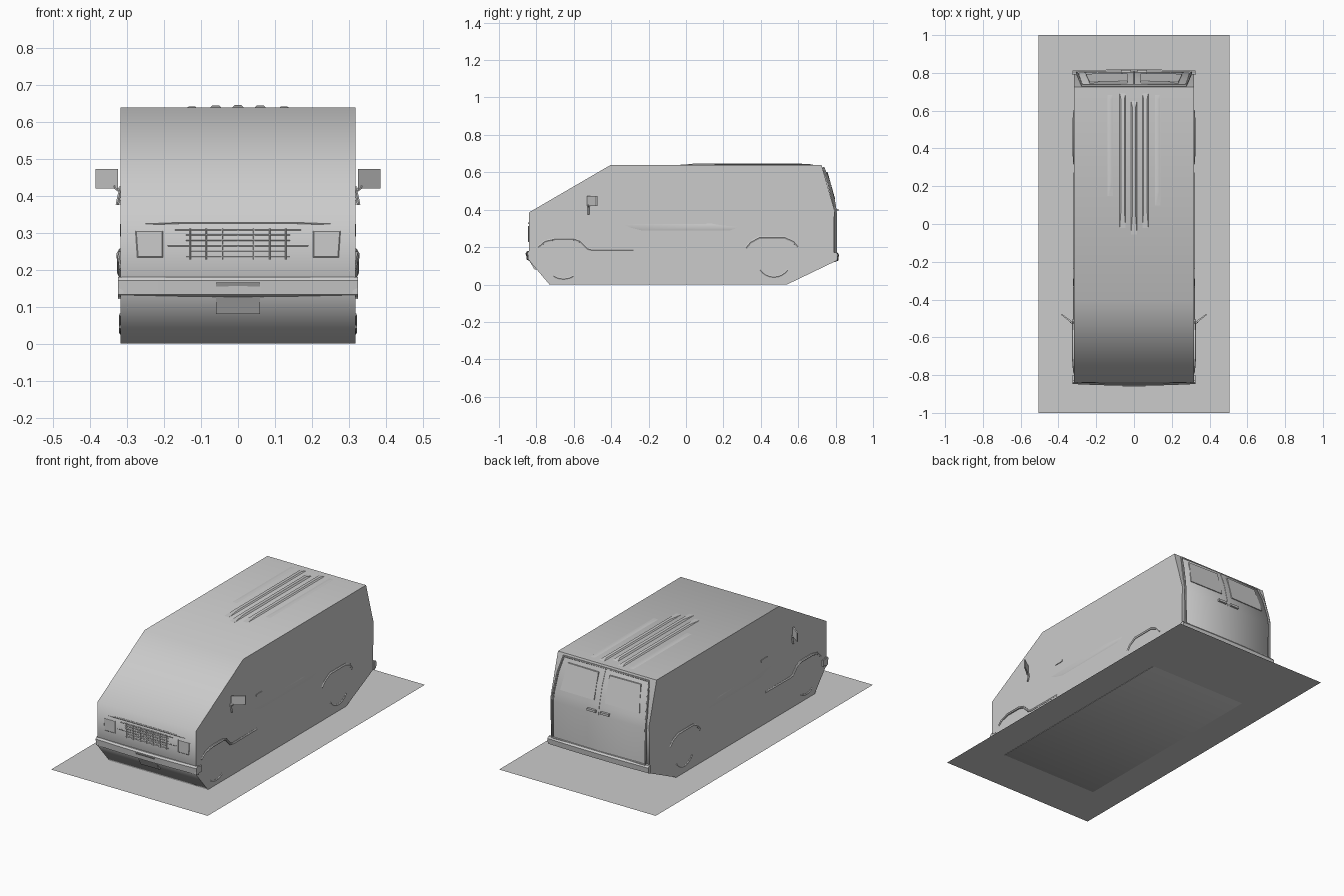
import bpy, bmesh, math

if "Cube" in bpy.data.objects:
    bpy.data.objects.remove(bpy.data.objects["Cube"])


def finish(o, angle=30):
    bpy.ops.object.select_all(action='DESELECT')
    o.select_set(True)
    bpy.context.view_layer.objects.active = o
    if o.type == 'CURVE':
        bpy.ops.object.convert(target='MESH')
    bpy.ops.object.shade_smooth_by_angle(angle=math.radians(angle))
    return bpy.context.object


def mesh(name, verts, faces, angle=30):
    me = bpy.data.meshes.new(name)
    me.from_pydata(verts, [], faces)
    bm = bmesh.new()
    bm.from_mesh(me)
    bmesh.ops.recalc_face_normals(bm, faces=bm.faces)
    bm.to_mesh(me)
    bm.free()
    o = bpy.data.objects.new(name, me)
    bpy.context.collection.objects.link(o)
    return finish(o, angle)


def prism(name, a, b, angle=30):
    """Solid between two matching outlines."""
    n = len(a)
    faces = [tuple(range(n)), tuple(range(n, 2 * n))]
    faces += [(i, (i + 1) % n, n + (i + 1) % n, n + i) for i in range(n)]
    return mesh(name, a + b, faces, angle)


def box(name, x0, x1, y0, y1, z0, z1):
    base = [(x0, y0), (x1, y0), (x1, y1), (x0, y1)]
    return prism(name, [(x, y, z0) for x, y in base], [(x, y, z1) for x, y in base])


def tube(name, pts, r, closed=False):
    cu = bpy.data.curves.new(name, 'CURVE')
    cu.dimensions = '3D'
    cu.bevel_depth = r
    cu.bevel_resolution = 1
    cu.use_fill_caps = True
    s = cu.splines.new('POLY')
    s.points.add(len(pts) - 1)
    for p, c in zip(s.points, pts):
        p.co = (*c, 1)
    s.use_cyclic_u = closed
    o = bpy.data.objects.new(name, cu)
    bpy.context.collection.objects.link(o)
    return finish(o, 50)


def nose(x, y=-0.848):
    return y + 0.1 * x * x


W = 0.318
# Ground sheet
mesh("base_sheet", [(-.505, -1, .002), (.505, -1, .002), (.505, 1, .002), (-.505, 1, .002)], [(0, 1, 2, 3)])

# Body shell extruded from its side profile
prof = [(-.84, .385), (-.84, .13), (-.73, 0), (.54, 0), (.79, .12), (.793, .4), (.725, .638), (-.405, .638)]
prism("body_shell", [(-W, y, z) for y, z in prof], [(W, y, z) for y, z in prof], 65)

# Grille surround, bars and hood lip
outline = [(-.28, .215), (.28, .215), (.285, .23), (.29, .31), (.28, .323), (.15, .328),
           (-.15, .328), (-.28, .323), (-.29, .31), (-.285, .23)]
tube("grille_frame", [(x, nose(x, -.843), z) for x, z in outline], .004, True)
for z, w in [(.235, .14), (.25, .13), (.265, .19), (.28, .14), (.295, .14), (.308, .17)]:
    tube("grille_bar", [(x * w, nose(x * w, -.842), z) for x in (-1, 0, 1)], .003)
for i in range(-3, 4):
    x = i * .043
    tube("grille_upright", [(x, -.842, .228), (x, -.842, .312)], .002)
for s in (-1, 1):
    prism("headlight_panel", [(s * x, -.838, z) for x, z in [(.2, .23), (.275, .23), (.28, .308), (.2, .308)]],
          [(s * x, -.842, z) for x, z in [(.205, .235), (.27, .235), (.275, .303), (.205, .303)]])

# Front bumper, bowed forward, and number plate
xs = [-.325, -.31, -.2, -.1, 0, .1, .2, .31, .325]


def bumper(name, sgn, y_in, z0, z1, bow):
    sec = [(y_in, z0), (y_in + sgn * .018, z0 + .008), (y_in + sgn * .022, z1 - .01),
           (y_in + sgn * .014, z1), (y_in, z1)]
    verts, faces = [], []
    for x in xs:
        d = sgn * bow * (1 - (x / .325) ** 2)
        verts += [(x, y + d, z) for y, z in sec]
    n = len(sec)
    for i in range(len(xs) - 1):
        faces += [(i * n + j, i * n + (j + 1) % n, i * n + n + (j + 1) % n, i * n + n + j) for j in range(n)]
    faces += [tuple(range(n)), tuple(range(len(verts) - n, len(verts)))]
    mesh(name, verts, faces, 40)


bumper("front_bumper", -1, -.825, .125, .18, .009)
bumper("rear_bumper", 1, .79, .12, .17, .006)
plate = [(-.06, -.86, .165), (.06, -.86, .165), (.06, -.81, .08), (-.06, -.81, .08)]
prism("front_plate", plate, [(x, y + .012, z) for x, y, z in plate])

# Roof ribs
for x, y0, y1, h in [(-.125, .1, .7, .641), (-.06, -.05, .7, .644), (0, -.08, .66, .646),
                     (.06, -.05, .7, .644), (.125, .05, .7, .641)]:
    w = .018
    prism("roof_rib", [(x - w, y0, .636), (x + w, y0, .636), (x + w, y1, .636), (x - w, y1, .636)],
          [(x - w / 2, y0 + .12, h), (x + w / 2, y0 + .12, h), (x + w / 2, y1 - .04, h), (x - w / 2, y1 - .04, h)])

# Rear door panel, following the bent tail
tail = [(.735, .625, .275), (.768, .54, .29), (.795, .43, .3), (.802, .38, .302), (.803, .17, .3)]
v, f = [], []
for i, (y, z, w) in enumerate(tail):
    v += [(-w, y - .012, z), (-w * .97, y, z), (0, y + .004, z), (w * .97, y, z), (w, y - .012, z)]
    if i:
        f += [(i * 5 + j - 5, i * 5 + j - 4, i * 5 + j + 1, i * 5 + j) for j in range(4)]
mesh("rear_doors", v, f, 60)
rim = [(w, y, z) for y, z, w in tail]
tube("rear_door_frame", rim + [(-x, y, z) for x, y, z in reversed(rim)], .006, True)
tube("rear_door_seam", [(0, y + .004, z) for y, z, w in tail], .0015)
for s in (-1, 1):
    glass = [(.035, .601, .756), (.235, .601, .751), (.255, .455, .794), (.035, .455, .797)]
    prism("rear_window", [(s * x, y - .012, z) for x, z, y in glass],
          [(s * x, y + .001, z) for x, z, y in glass])
    box("rear_handle", s * .015, s * .07, .8, .815, .392, .405)

# Parts on both flanks
for s in (-1, 1):
    # Mirror head and arm
    head = [(s * .325, -.53), (s * .385, -.482), (s * .385, -.474), (s * .325, -.518)]
    prism("mirror", [(x, y, .42) for x, y in head], [(x, y, .472) for x, y in head])
    tube("mirror_arm", [(s * .316, -.522, .425), (s * .327, -.522, .375)], .005)
    tube("mirror_stay", [(s * .318, -.522, .412), (s * .336, -.52, .425)], .005)
    # Wheel arches and sill line
    tube("front_arch", [(s * x, y, z) for x, y, z in [
        (.314, -.79, .2), (.318, -.755, .23), (.322, -.7, .243), (.322, -.6, .243), (.321, -.565, .23),
        (.32, -.525, .19), (.317, -.5, .184), (.315, -.28, .184)]], .007)
    tube("rear_arch", [(s * x, y, z) for x, y, z in [
        (.314, .32, .195), (.316, .345, .225), (.317, .39, .25), (.317, .53, .25), (.316, .575, .23),
        (.314, .6, .2)]], .008)
    # Lower edges of the tyres
    for name, yc, r, half in [("front_tyre", -.655, .1, 32), ("rear_tyre", .47, .09, 55)]:
        arc = [math.radians(-90 - half + half * k / 4) for k in range(9)]
        tube(name, [(s * .316, yc + r * math.cos(a), .13 + r * math.sin(a)) for a in arc], .006)
    # Door handle and shallow side pressing
    box("door_handle", s * .312, s * .322, -.29, -.235, .376, .388)
    press = [(-.36, .33), (-.25, .28), (.25, .28), (.3, .31), (.15, .335)]
    prism("side_pressing", [(s * .315, y, z) for y, z in press],
          [(s * .3195, y * .9, .305 + (z - .305) * .5) for y, z in press], 60)
    # Side marker
    box("bumper_end", s * .31, s * .325, -.845, -.80, .135, .172)
